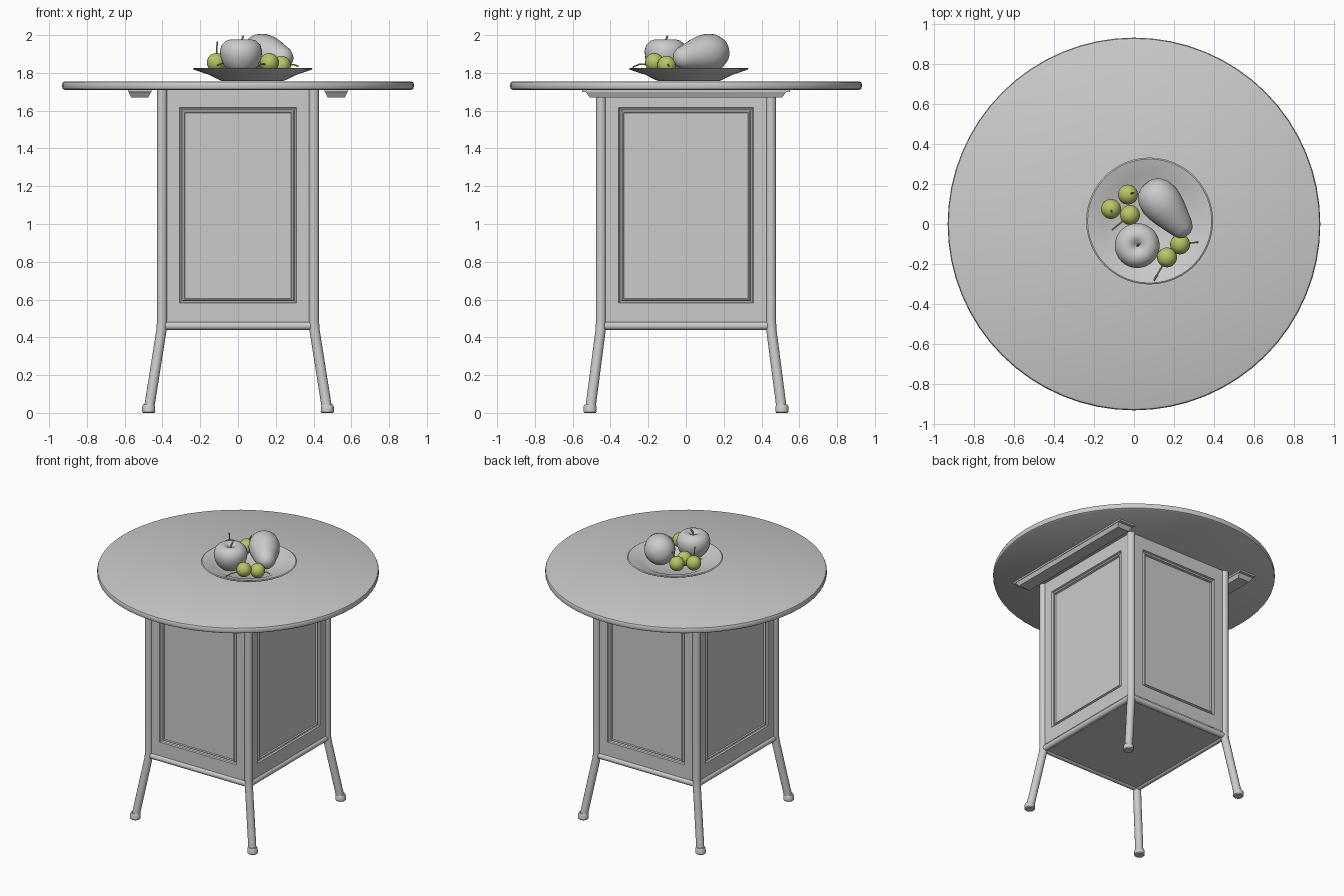
import bpy, bmesh, math
from mathutils import Vector, Matrix

cube = bpy.data.objects.get("Cube")
if cube:
    bpy.data.objects.remove(cube, do_unlink=True)


def material(name, rgb):
    m = bpy.data.materials.new(name)
    m.use_nodes = True
    m.diffuse_color = (*rgb, 1)
    m.node_tree.nodes["Principled BSDF"].inputs["Base Color"].default_value = (*rgb, 1)
    return m


GREY = material("plain grey", (0.6, 0.6, 0.6))
GREEN = material("fruit green", (0.49, 0.55, 0.13))


def finish(name, bm, mat=GREY, angle=35):
    bmesh.ops.recalc_face_normals(bm, faces=bm.faces)
    mesh = bpy.data.meshes.new(name)
    bm.to_mesh(mesh)
    bm.free()
    ob = bpy.data.objects.new(name, mesh)
    bpy.context.collection.objects.link(ob)
    mesh.materials.append(mat)
    bpy.ops.object.select_all(action='DESELECT')
    ob.select_set(True)
    bpy.context.view_layer.objects.active = ob
    bpy.ops.object.shade_smooth_by_angle(angle=math.radians(angle))
    return ob


def lathe(name, profile, mat=GREY, steps=32, matrix=Matrix(), angle=35):
    """Spin (radius, height) points about z, then place the result."""
    bm = bmesh.new()
    vs = [bm.verts.new((r, 0, z)) for r, z in profile]
    edges = [bm.edges.new(p) for p in zip(vs, vs[1:])]
    bmesh.ops.spin(bm, geom=vs + edges, cent=(0, 0, 0), axis=(0, 0, 1),
                   angle=math.tau, steps=steps)
    bmesh.ops.remove_doubles(bm, verts=bm.verts, dist=0.0002)
    bm.transform(matrix)
    return finish(name, bm, mat, angle)


def tube(name, points, radius, mat=GREY, sides=12):
    """Sweep a circle along a path, mitred at the bends."""
    pts = [Vector(p) for p in points]
    bm = bmesh.new()
    rings = []
    for i, p in enumerate(pts):
        d = (pts[min(i + 1, len(pts) - 1)] - pts[max(i - 1, 0)]).normalized()
        side = d.orthogonal().normalized() if i == 0 else (side - d * side.dot(d)).normalized()
        other = d.cross(side)
        rings.append([bm.verts.new(p + radius * (side * math.cos(a) + other * math.sin(a)))
                      for a in (math.tau * k / sides for k in range(sides))])
    for a, b in zip(rings, rings[1:]):
        for k in range(sides):
            n = (k + 1) % sides
            bm.faces.new((a[k], a[n], b[n], b[k]))
    bm.faces.new(rings[0])
    bm.faces.new(rings[-1])
    return finish(name, bm, mat)


# Round top
lathe("table_top", [(0, 1.71), (0.918, 1.71), (0.928, 1.716), (0.931, 1.726),
                    (0.931, 1.742), (0.927, 1.751), (0.918, 1.755), (0, 1.755)], steps=64)

# Legs run up the cabinet corners and splay out below it
PX, PY, BASE = 0.402, 0.45, 0.46
for sx, side in ((1, "left"), (-1, "right")):
    for sy, end in ((-1, "front"), (1, "back")):
        tube(f"{end}_{side}_leg", [(sx * PX, sy * PY, 1.71), (sx * PX, sy * PY, BASE + 0.03),
                                   (sx * (PX + 0.003), sy * (PY + 0.002), BASE - 0.02),
                                   (sx * 0.473, sy * 0.508, 0.01)], 0.027, sides=16)
        lathe(f"{end}_{side}_foot", [(0, 0), (0.03, 0), (0.035, 0.006), (0.034, 0.034),
                                     (0.028, 0.045), (0, 0.045)], steps=20,
              matrix=Matrix.Translation((sx * 0.473, sy * 0.508, 0)))

# Lower rails between the legs
for s, a, b in ((-1, "front", "right"), (1, "back", "left")):
    tube(f"{a}_rail", [(-PX, s * PY, BASE), (PX, s * PY, BASE)], 0.021)
    tube(f"{b}_rail", [(s * PX, -PY, BASE), (s * PX, PY, BASE)], 0.021)


def side_panel(name, half, distance, opening, turn):
    """Framed panel from nested rectangles: (inset from opening, depth)."""
    bm = bmesh.new()
    rects = [(half, 0.45, 1.71, 0), (half, 0.482, 1.71, 0)]
    for inset, depth in ((0, 0), (0.004, 0.012), (0.012, 0.016), (0.02, 0.004),
                         (0.026, 0.004), (0.03, 0.014)):
        rects.append((opening - inset, 0.582 + inset * 0.8, 1.617 - inset, depth))
    loops = [[bm.verts.new((x, -distance + d, z)) for x, z in
              ((-w, lo), (w, lo), (w, hi), (-w, hi))] for w, lo, hi, d in rects[1:]]
    for a, b in zip(loops, loops[1:]):
        for k in range(4):
            n = (k + 1) % 4
            bm.faces.new((a[k], a[n], b[n], b[k]))
    bm.faces.new(loops[-1])
    bm.transform(Matrix.Rotation(turn, 4, 'Z'))
    # keep every panel facing outwards
    ob = finish(name, bm, angle=20)
    out = Matrix.Rotation(turn, 3, 'Z') @ Vector((0, -1, 0))
    if ob.data.polygons[-1].normal.dot(out) < 0:
        ob.data.flip_normals()


side_panel("front_panel", PX, PY + 0.01, 0.31, 0)
side_panel("left_panel", PY, PX + 0.01, 0.357, math.pi / 2)
side_panel("back_panel", PX, PY + 0.01, 0.31, math.pi)
side_panel("right_panel", PY, PX + 0.01, 0.357, -math.pi / 2)


def block(name, size, centre, taper=1.0, drop=0.0):
    """Box whose underside may be drawn in."""
    bm = bmesh.new()
    bmesh.ops.create_cube(bm, size=1)
    for v in bm.verts:
        low = v.co.z < 0
        v.co = Vector(a * b for a, b in zip(v.co, size))
        if low:
            v.co.x *= taper
            v.co.y -= math.copysign(drop, v.co.y)
        v.co += Vector(centre)
    return finish(name, bm)


block("cabinet_floor", (2 * PX, 2 * PY, 0.02), (0, 0, BASE))

# Cleats under the top
for s, side in ((1, "left"), (-1, "right")):
    block(f"{side}_cleat_flange", (0.124, 1.1, 0.012), (s * 0.52, 0, 1.704))
    block(f"{side}_cleat", (0.118, 1.06, 0.028), (s * 0.52, 0, 1.685), 0.78, 0.02)

# Dish
lathe("dish", [(0, 1.757), (0.16, 1.757), (0.175, 1.762), (0.23, 1.79), (0.31, 1.816),
               (0.317, 1.822), (0.31, 1.826), (0.235, 1.806), (0.17, 1.775), (0, 1.77)],
      steps=48, matrix=Matrix.Translation((0.078, 0.015, 0)))

# Apple with a dimple and stem
APPLE = Vector((0.016, -0.108, 1.89))
lathe("apple", [(0, -0.082), (0.03, -0.09), (0.06, -0.082), (0.09, -0.052), (0.108, -0.01),
                (0.112, 0.025), (0.103, 0.058), (0.08, 0.08), (0.052, 0.088),
                (0.025, 0.078), (0.008, 0.06), (0, 0.055)], matrix=Matrix.Translation(APPLE), angle=80)
tube("apple_stem", [APPLE + Vector(p) for p in ((0, 0, 0.05), (0.003, 0, 0.08), (0.012, 0.01, 0.105))],
     0.005, sides=8)

# Pear lying on its side, narrow end towards the front left
axis = Vector((0.62, -0.76, -0.14)).normalized()
lie = Matrix.Translation((0.135, 0.11, 1.903)) @ axis.to_track_quat('Z', 'Y').to_matrix().to_4x4()
lathe("pear", [(0, -0.118), (0.035, -0.117), (0.07, -0.098), (0.094, -0.06), (0.103, -0.015),
               (0.1, 0.03), (0.088, 0.08), (0.072, 0.13), (0.06, 0.17), (0.044, 0.198),
               (0.022, 0.212), (0, 0.214)], matrix=lie, angle=80)

# Small green fruit: position, then stem tip offset
small = [((-0.115, 0.075, 1.855), (0.005, -0.02, 0.11)),
         ((-0.03, 0.147, 1.855), (0.03, 0.01, 0.08)),
         ((-0.02, 0.045, 1.85), (-0.09, -0.075, -0.01)),
         ((0.23, -0.102, 1.84), (0.09, 0.012, -0.005)),
         ((0.165, -0.167, 1.855), (-0.065, -0.115, -0.025))]
for i, (pos, tip) in enumerate(small, 1):
    p, t = Vector(pos), Vector(tip)
    bm = bmesh.new()
    bmesh.ops.create_uvsphere(bm, u_segments=20, v_segments=12, radius=0.05)
    bm.transform(Matrix.Translation(p))
    finish(f"small_fruit_{i}", bm, GREEN, 80)
    tube(f"small_fruit_stem_{i}", [p + t * 0.35, p + t * 0.7 + Vector((0, 0, 0.008)), p + t],
         0.004, GREEN, 8)
